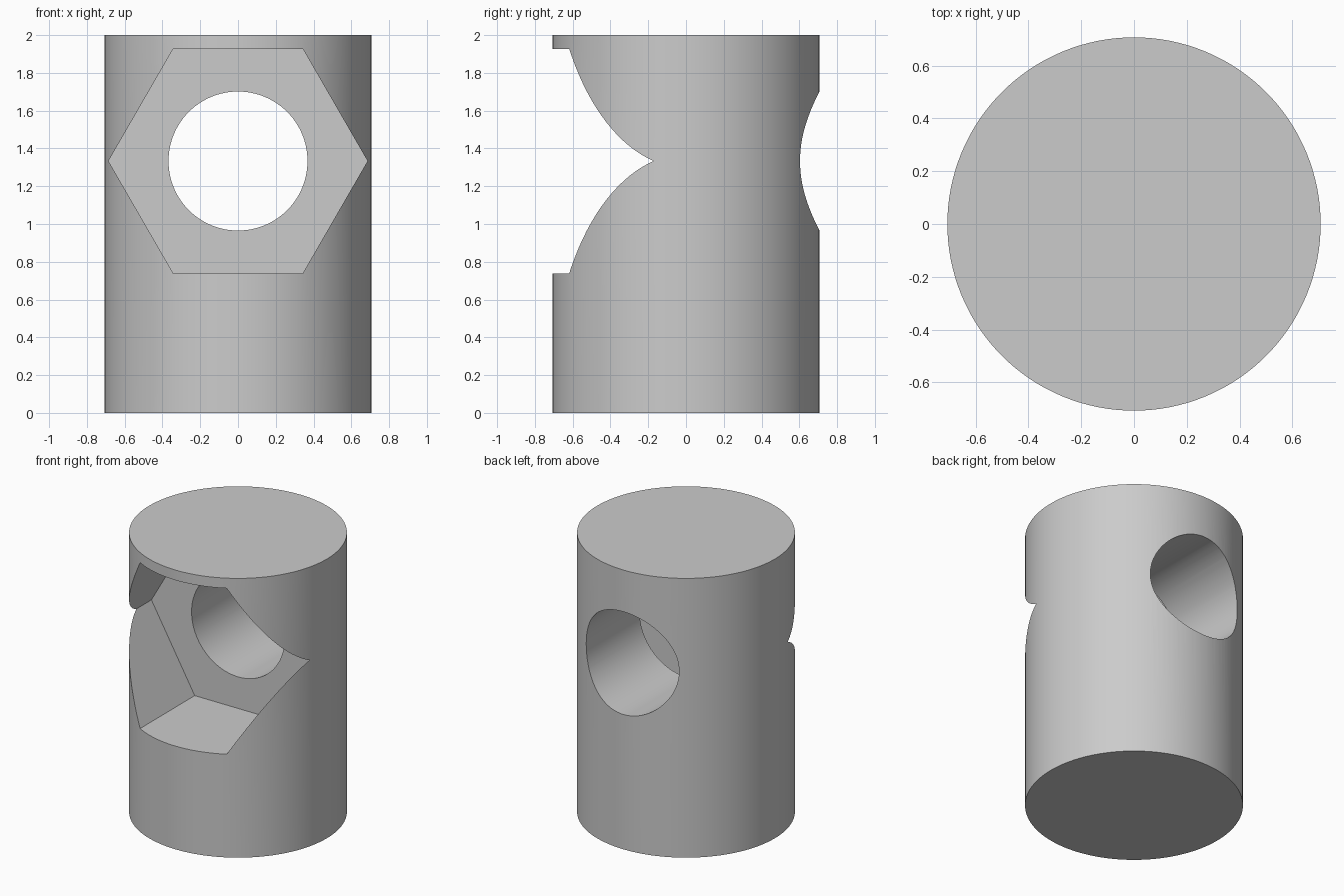
import bpy
import math

if "Cube" in bpy.data.objects:
    bpy.data.objects.remove(bpy.data.objects["Cube"], do_unlink=True)

GREY = (0.6, 0.6, 0.6, 1.0)
grey = bpy.data.materials.new("plain grey")
grey.use_nodes = True
grey.diffuse_color = GREY
grey.node_tree.nodes["Principled BSDF"].inputs["Base Color"].default_value = GREY

BORE_Z = 4 / 3


def prism(name, sides, radius, depth, location, rotation=(0, 0, 0)):
    bpy.ops.mesh.primitive_cylinder_add(
        vertices=sides, radius=radius, depth=depth, location=location, rotation=rotation)
    obj = bpy.context.object
    obj.name = name
    obj.data.materials.append(grey)
    return obj


def cut(target, cutter):
    mod = target.modifiers.new(cutter.name, "BOOLEAN")
    mod.operation = "DIFFERENCE"
    mod.solver = "EXACT"
    mod.object = cutter
    cutter.hide_render = True
    bpy.context.view_layer.objects.active = target
    bpy.ops.object.modifier_apply(modifier=mod.name)
    bpy.data.objects.remove(cutter, do_unlink=True)


# Upright round body
body = prism("cylinder_body", 128, 0.707, 2, (0, 0, 1))

# Hexagonal pocket from the front to the middle, corners pointing sideways
across = (math.pi / 2, math.pi / 6, 0)
cut(body, prism("hex_pocket_cutter", 6, 0.686, 1, (0, -0.5, BORE_Z), across))

# Round bore from the pocket floor out through the back
cut(body, prism("bore_cutter", 96, 0.368, 2, (0, 0, BORE_Z), (math.pi / 2, 0, 0)))

# Smooth curved walls, crisp cut edges
bpy.ops.object.select_all(action="DESELECT")
body.select_set(True)
bpy.context.view_layer.objects.active = body
bpy.ops.object.shade_smooth_by_angle(angle=math.radians(25))
